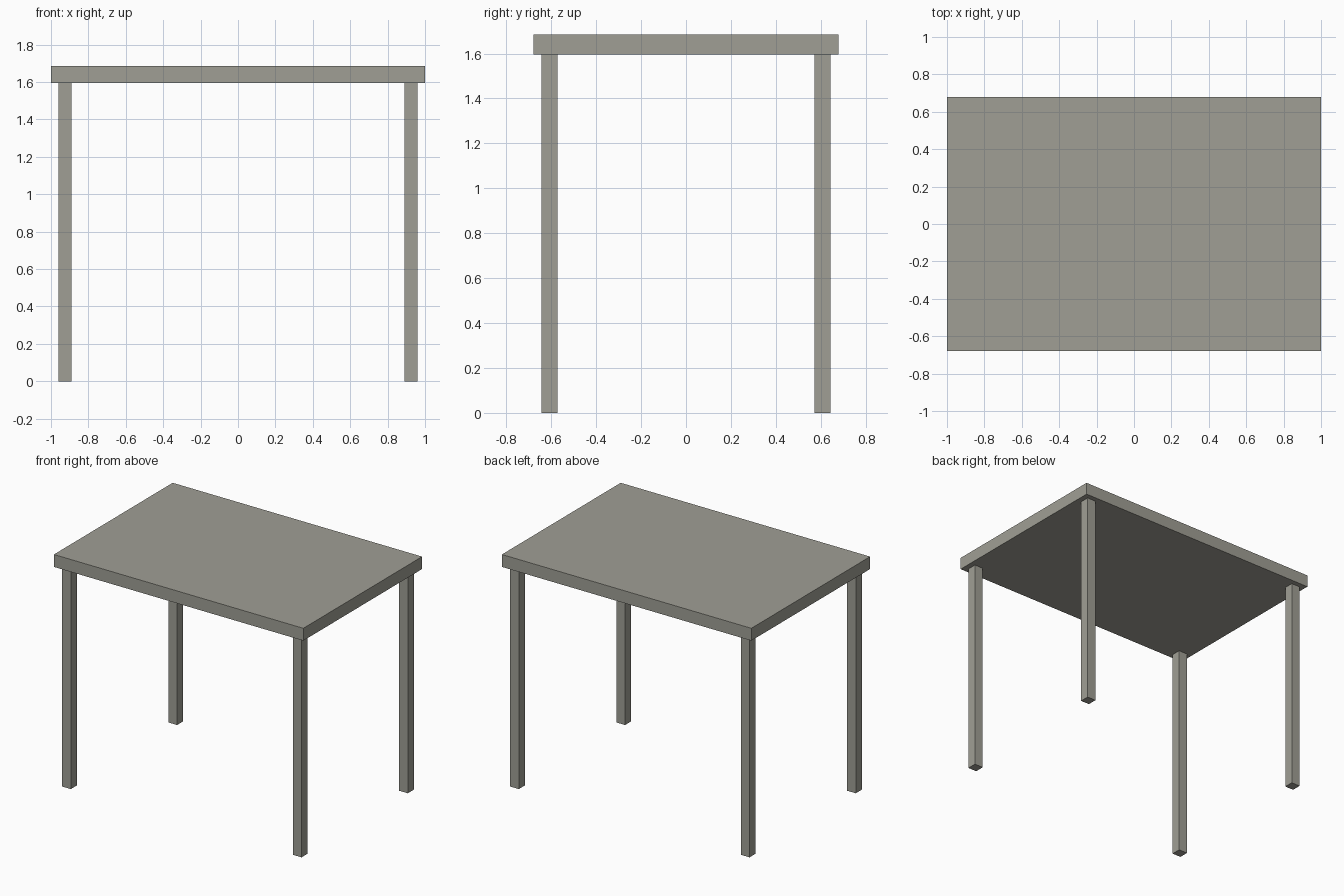
import bpy

if "Cube" in bpy.data.objects:
    bpy.data.objects.remove(bpy.data.objects["Cube"])

# Single warm grey finish
grey = bpy.data.materials.new("warm grey")
grey.diffuse_color = (0.35, 0.345, 0.30, 1.0)
grey.use_nodes = True
grey.node_tree.nodes["Principled BSDF"].inputs["Base Color"].default_value = grey.diffuse_color


def box(name, centre, size):
    bpy.ops.mesh.primitive_cube_add(size=1, location=centre)
    ob = bpy.context.object
    ob.name = name
    ob.scale = size
    bpy.ops.object.transform_apply(location=False, rotation=False, scale=True)
    ob.data.materials.append(grey)
    return ob


TOP_Z, UNDER_Z = 1.685, 1.595
LEG = 0.07

# Table top slab
box("table_top", (0, 0, (TOP_Z + UNDER_Z) / 2), (2.0, 1.36, TOP_Z - UNDER_Z))

# Four square legs, set in slightly from the corners
for side, sx in (("left", -1), ("right", 1)):
    for end, sy in (("front", -1), ("back", 1)):
        box(f"{end}_{side}_leg", (sx * 0.925, sy * 0.608, UNDER_Z / 2),
            (LEG, LEG, UNDER_Z))
